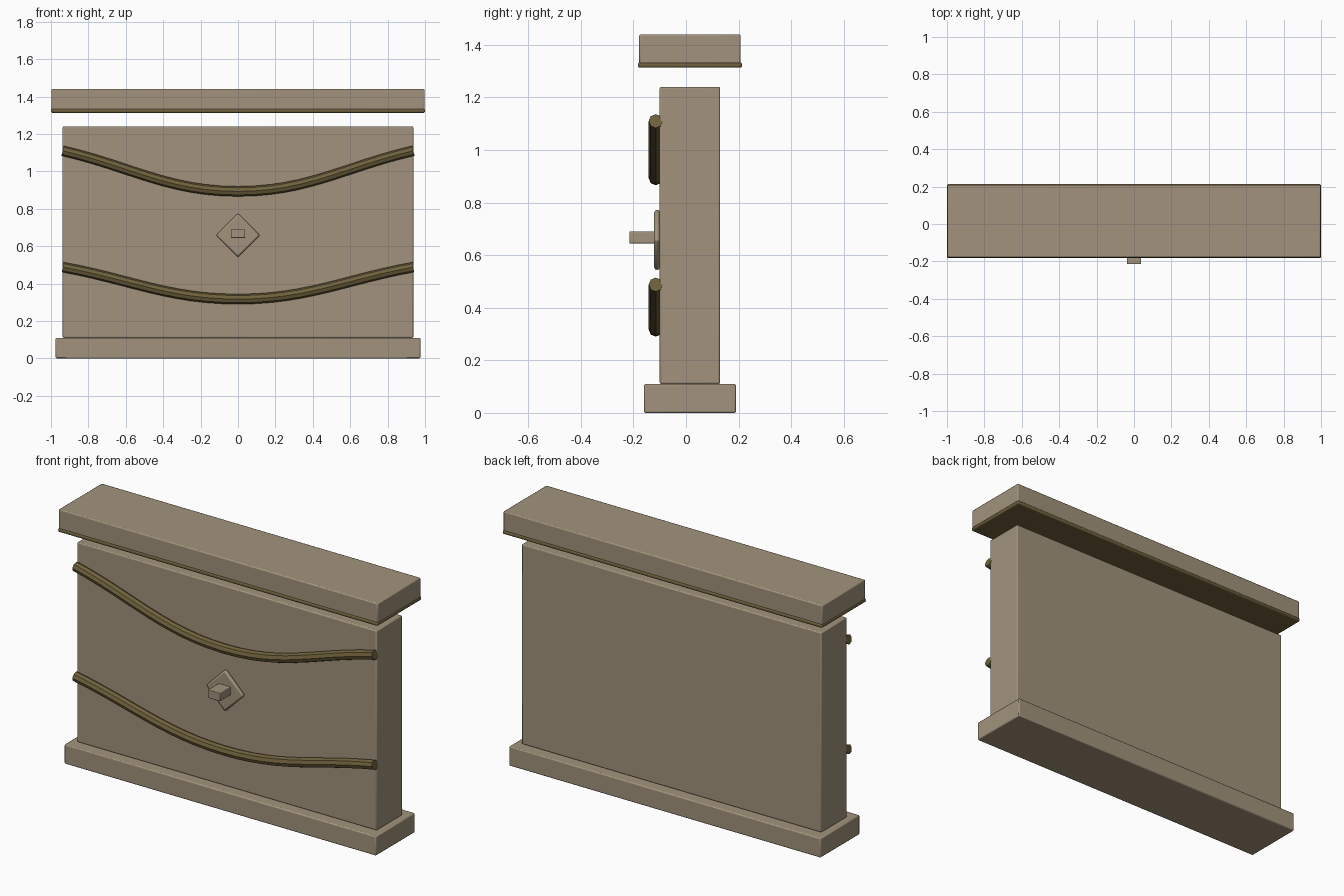
import bpy, math

if "Cube" in bpy.data.objects:
    bpy.data.objects.remove(bpy.data.objects["Cube"])


def material(name, rgb):
    m = bpy.data.materials.new(name)
    m.diffuse_color = (*rgb, 1)
    m.use_nodes = True
    m.node_tree.nodes["Principled BSDF"].inputs["Base Color"].default_value = m.diffuse_color
    return m


STONE = material("warm_stone", (0.36, 0.29, 0.20))
BRONZE = material("dark_bronze", (0.16, 0.12, 0.045))


def finish(ob, name, mat, bevel, segments=2):
    ob.name = name
    ob.data.materials.append(mat)
    bpy.ops.object.transform_apply(location=False, rotation=True, scale=True)
    if bevel:
        b = ob.modifiers.new("soft_edges", 'BEVEL')
        b.width, b.segments = bevel, segments
    bpy.ops.object.shade_smooth_by_angle(angle=math.radians(40))
    return ob


def box(name, x, y, z, mat, bevel=0.006, segments=2):
    """Box from (min, max) ranges."""
    r = (x, y, z)
    bpy.ops.mesh.primitive_cube_add(size=1, location=[(a + b) / 2 for a, b in r])
    ob = bpy.context.object
    ob.scale = [b - a for a, b in r]
    return finish(ob, name, mat, bevel, segments)


def swag(name, z_mid, z_end, half=0.9375, y=-0.115):
    """Sagging tube across the front."""
    cu = bpy.data.curves.new(name, 'CURVE')
    cu.dimensions = '3D'
    cu.bevel_depth, cu.bevel_resolution = 0.027, 2
    cu.resolution_u = 12
    cu.use_fill_caps = True
    sp = cu.splines.new('BEZIER')
    sp.bezier_points.add(2)
    for p, x, z in zip(sp.bezier_points, (-half, 0, half), (z_end, z_mid, z_end)):
        p.co = (x, y, z)
        p.handle_left_type = p.handle_right_type = 'AUTO'
    ob = bpy.data.objects.new(name, cu)
    bpy.context.collection.objects.link(ob)
    bpy.ops.object.select_all(action='DESELECT')
    ob.select_set(True)
    bpy.context.view_layer.objects.active = ob
    bpy.ops.object.convert(target='MESH')
    finish(bpy.context.object, name, BRONZE, 0)


# Main slabs
box("base_plinth", (-0.975, 0.975), (-0.16, 0.19), (0, 0.11), STONE)
box("front_panel", (-0.9375, 0.9375), (-0.10, 0.13), (0.11, 1.24), STONE)
box("top_slab", (-0.998, 0.998), (-0.178, 0.208), (1.328, 1.44), STONE)
box("top_trim", (-1, 1), (-0.183, 0.213), (1.313, 1.333), BRONZE, 0.007)

# Draped tubes
swag("upper_swag", 0.893, 1.11)
swag("lower_swag", 0.317, 0.488)

# Diamond plate with a projecting knob
bpy.ops.mesh.primitive_cube_add(size=1, location=(0, -0.11, 0.658))
plate = bpy.context.object
plate.scale = (0.167, 0.022, 0.167)
plate.rotation_euler.y = math.pi / 4
finish(plate, "diamond_plate", STONE, 0.01)
box("knob", (-0.038, 0.038), (-0.215, -0.115), (0.644, 0.69), STONE, 0.003)
